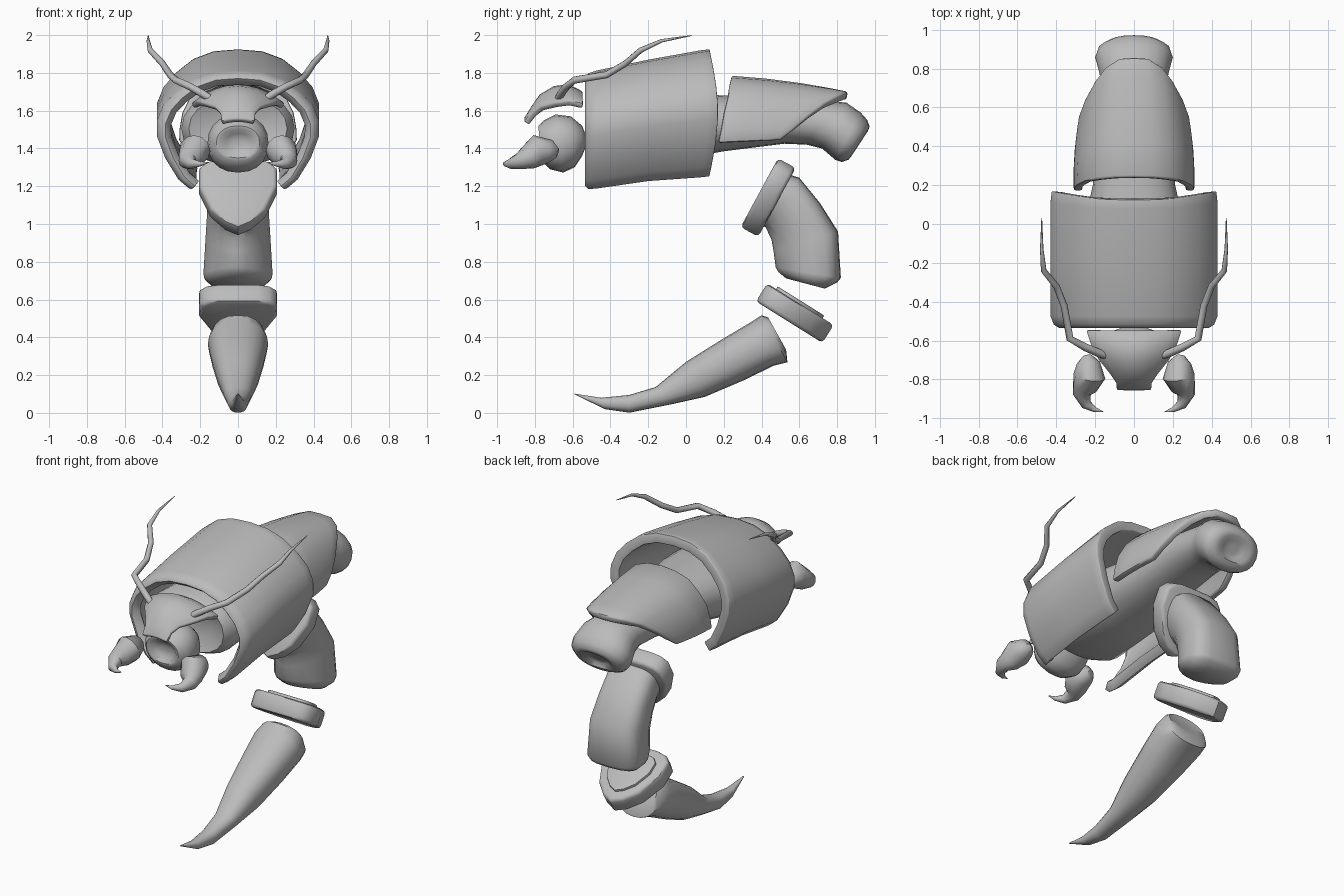
import bpy, bmesh, math
from mathutils import Vector

if "Cube" in bpy.data.objects:
    bpy.data.objects.remove(bpy.data.objects["Cube"])

GREY = bpy.data.materials.new("shell grey")
GREY.diffuse_color = (0.5, 0.5, 0.5, 1)
GREY.use_nodes = True
GREY.node_tree.nodes["Principled BSDF"].inputs["Base Color"].default_value = GREY.diffuse_color


def finish(name, bm, angle=40, mods=()):
    me = bpy.data.meshes.new(name)
    bm.to_mesh(me)
    bm.free()
    ob = bpy.data.objects.new(name, me)
    bpy.context.collection.objects.link(ob)
    me.materials.append(GREY)
    for kind, props in mods:
        m = ob.modifiers.new(kind.title(), kind)
        for k, v in props.items():
            setattr(m, k, v)
    bpy.ops.object.select_all(action='DESELECT')
    bpy.context.view_layer.objects.active = ob
    ob.select_set(True)
    if mods:
        bpy.ops.object.convert(target='MESH')
    bpy.ops.object.shade_smooth_by_angle(angle=math.radians(angle))
    return ob


def skin(name, rings, angle=40):
    """Closed solid through a list of point rings."""
    bm = bmesh.new()
    vs = [[bm.verts.new(p) for p in r] for r in rings]
    n = len(vs[0])
    for a, b in zip(vs, vs[1:]):
        for i in range(n):
            bm.faces.new((a[i], a[(i + 1) % n], b[(i + 1) % n], b[i]))
    bm.faces.new(vs[0])
    bm.faces.new(vs[-1])
    bmesh.ops.recalc_face_normals(bm, faces=bm.faces[:])
    return finish(name, bm, angle)


def loft(name, sections, power=2.0, low_power=None, wide=.5, n=20, angle=45):
    """Sections: upper y, z, lower y, z, half width; wide sets the height of the widest line."""
    rings = []
    for yt, zt, yb, zb, w in sections:
        top, low = Vector((0, yt, zt)), Vector((0, yb, zb))
        mid = low.lerp(top, wide)
        ring = []
        for i in range(n):
            a = 2 * math.pi * i / n
            c, s = math.cos(a), math.sin(a)
            e = 2 / (power if s >= 0 or not low_power else low_power)
            c, s = math.copysign(abs(c) ** e, c), math.copysign(abs(s) ** e, s)
            reach = (top - mid) if s >= 0 else (mid - low)
            ring.append(mid + reach * s + Vector((w * c, 0, 0)))
        rings.append(ring)
    return skin(name, rings, angle)


def tube(name, path, side, n=10):
    """Round tapering tube through points x, y, z, radius."""
    pts = [Vector((side * p[0], p[1], p[2])) for p in path]
    rings = []
    for i, p in enumerate(pts):
        d = pts[min(i + 1, len(pts) - 1)] - pts[max(i - 1, 0)]
        q = d.to_track_quat('Z', 'Y')
        rings.append([p + q @ Vector((math.cos(2 * math.pi * k / n),
                                      math.sin(2 * math.pi * k / n), 0)) * path[i][3]
                      for k in range(n)])
    return skin(name, rings, 50)


def arch(name, sections, thick, bevel):
    """Open curved plate; each section is a half profile from crest to lower edge."""
    bm = bmesh.new()
    rows = []
    for s in sections:
        full = [(-x, y, z) for x, y, z in reversed(s[1:])] + list(s)
        rows.append([bm.verts.new(p) for p in full])
    for a, b in zip(rows, rows[1:]):
        for i in range(len(a) - 1):
            bm.faces.new((a[i], a[i + 1], b[i + 1], b[i]))
    bm.normal_update()
    if sum(f.normal.z for f in bm.faces) < 0:
        bmesh.ops.reverse_faces(bm, faces=bm.faces[:])
    return finish(name, bm, 45, [
        ('SOLIDIFY', dict(thickness=thick, offset=-1, use_even_offset=True)),
        ('BEVEL', dict(width=bevel, segments=2, limit_method='ANGLE',
                       angle_limit=math.radians(55)))])


def collar(name, start, end, thick, scale=1.0, shift=0.0, bevel=.02):
    """Shield-shaped block: square end at start, point at end."""
    half = [(.1, 0), (.165, .035), (.205, .13), (.207, .4), (.145, .74), (.07, .92), (0, 1)]
    outline = half + [(-x, t) for x, t in reversed(half[:-1])]
    a, b = Vector((0, *start)), Vector((0, *end))
    axis = Vector((1, 0, 0)).cross(b - a).normalized()
    if axis.z < 0:
        axis = -axis
    bm = bmesh.new()
    n = len(outline)
    lo, hi = ([bm.verts.new(a + (b - a) * (.45 + (t - .45) * scale) + Vector((x * scale, 0, 0))
                            + axis * (h + shift)) for x, t in outline]
              for h in (-thick / 2, thick / 2))
    for i in range(n):
        bm.faces.new((lo[i], lo[(i + 1) % n], hi[(i + 1) % n], hi[i]))
    bm.faces.new(lo)
    bm.faces.new(hi)
    bmesh.ops.recalc_face_normals(bm, faces=bm.faces[:])
    return finish(name, bm, 45, [
        ('BEVEL', dict(width=bevel, segments=2, limit_method='ANGLE',
                       angle_limit=math.radians(60)))])


# Front shell: tall arch, open underneath, with a lip turned in at the front
prof = [(0, 1), (.13, .985), (.24, .925), (.33, .82), (.395, .71), (.43, .58),
        (.43, .45), (.385, .26), (.315, .08), (.255, 0)]
shell = []
for y, zt, zb, k, bow in [(-.537, 1.77, 1.2, .89, 0), (-.518, 1.797, 1.183, .96, 0),
                          (-.475, 1.812, 1.185, 1, 0), (-.2, 1.87, 1.225, 1, 0),
                          (.08, 1.92, 1.245, 1, .03), (.125, 1.925, 1.25, .985, .045)]:
    shell.append([(x * k, y + bow * math.sin(math.pi * t), zb + (zt - zb) * t)
                  for x, t in prof])
arch("front_shell", shell, .06, .018)

# Rear shell: arch cut on a slant at the back
front = [(0, .24, 1.785), (.1, .238, 1.775), (.19, .23, 1.74), (.255, .22, 1.67),
         (.295, .2, 1.59), (.31, .185, 1.5), (.31, .17, 1.43)]
back = [(0, .857, 1.70), (.075, .852, 1.70), (.145, .81, 1.68), (.2, .74, 1.64),
        (.25, .65, 1.57), (.28, .57, 1.5), (.29, .5, 1.445)]
rows = []
for f in (0, .3, .6, .85, 1):
    g = .08 * f * (1 - f)
    rows.append([(p[0] * (1 - f) + q[0] * f + g * p[0] * 1.5, p[1] * (1 - f) + q[1] * f,
                  p[2] * (1 - f) + q[2] * f + g * .6 * (1 - i / 6))
                 for i, (p, q) in enumerate(zip(front, back))])
arch("rear_shell", rows, .045, .012)

# Inner body with a rounded, dimpled socket at the back end
loft("body", [(-.48, 1.6, -.48, 1.42, .15), (-.52, 1.67, -.52, 1.34, .26),
              (-.45, 1.70, -.45, 1.31, .3), (-.1, 1.70, -.1, 1.33, .28),
              (.2, 1.68, .2, 1.385, .212), (.6, 1.665, .52, 1.425, .185),
              (.78, 1.65, .64, 1.42, .165), (.85, 1.642, .72, 1.40, .18),
              (.925, 1.59, .79, 1.34, .2), (.96, 1.55, .825, 1.328, .188),
              (.972, 1.515, .86, 1.34, .15), (.962, 1.49, .878, 1.362, .11),
              (.93, 1.475, .87, 1.39, .07), (.912, 1.45, .88, 1.41, .03)], 2.2)

# Round head with a shallow mouth
loft("head", [(-.53, 1.47, -.53, 1.41, .05), (-.55, 1.52, -.55, 1.36, .11),
              (-.61, 1.57, -.59, 1.30, .15), (-.69, 1.58, -.65, 1.272, .162),
              (-.75, 1.55, -.72, 1.29, .15), (-.782, 1.52, -.765, 1.335, .115),
              (-.78, 1.505, -.767, 1.35, .1), (-.75, 1.48, -.742, 1.38, .065),
              (-.738, 1.45, -.735, 1.41, .025)], 2.2)

# Brow plate above the head
plate = []
for y, z, w, drop in [(-.545, 1.70, .25, .06), (-.62, 1.74, .225, .085), (-.70, 1.73, .185, .09),
                      (-.775, 1.685, .125, .065), (-.82, 1.62, .095, .03), (-.86, 1.555, .09, .01)]:
    plate.append([(w * t, y, z - drop * t * t) for t in (0, .25, .5, .75, 1)])
arch("brow_plate", plate, .035, .01)

# Paired jaws and feelers
for side, tag in ((-1, "left"), (1, "right")):
    tube("jaw_" + tag, [(.24, -.68, 1.375, .025), (.235, -.715, 1.385, .06),
                        (.23, -.785, 1.39, .083), (.252, -.835, 1.352, .066),
                        (.268, -.875, 1.335, .046), (.245, -.93, 1.318, .027),
                        (.2, -.957, 1.318, .013), (.158, -.967, 1.325, .002)], side, 12)
    tube("feeler_" + tag, [(.14, -.68, 1.66, .018), (.18, -.665, 1.685, .021),
                           (.25, -.635, 1.725, .02), (.33, -.59, 1.762, .019),
                           (.36, -.42, 1.79, .018), (.4, -.32, 1.85, .017),
                           (.465, -.24, 1.92, .015), (.475, -.13, 1.97, .009),
                           (.475, .03, 1.998, .002)], side, 8)

# Upper tail: collar and bent segment, ridged along the inner side
collar("upper_tail_collar", (.534, 1.322), (.336, .958), .107)
loft("upper_tail", [(.52, 1.27, .355, .99, .145), (.60, 1.245, .42, .985, .16),
                    (.71, 1.11, .452, .92, .165), (.805, .96, .463, .86, .172),
                    (.82, .715, .475, .77, .183), (.80, .69, .49, .745, .178),
                    (.735, .658, .53, .712, .14)], 3.2, 1.7, .6)

# Lower tail: collar with a raised plug, then the stinger
collar("lower_tail_collar", (.40, .638), (.752, .418), .112)
collar("lower_tail_plug", (.40, .638), (.752, .418), .1, .7, .022, .005)
loft("stinger", [(.44, .48, .495, .385, .08), (.435, .505, .53, .335, .125),
                 (.40, .517, .537, .268, .145), (.34, .478, .465, .25, .16),
                 (.2, .395, .3, .17, .14), (0, .27, .1, .085, .108),
                 (-.16, .137, -.08, .045, .072), (-.3, .095, -.3, .001, .05),
                 (-.45, .08, -.43, .02, .032), (-.59, .102, -.59, .098, .004)], 2.3)
